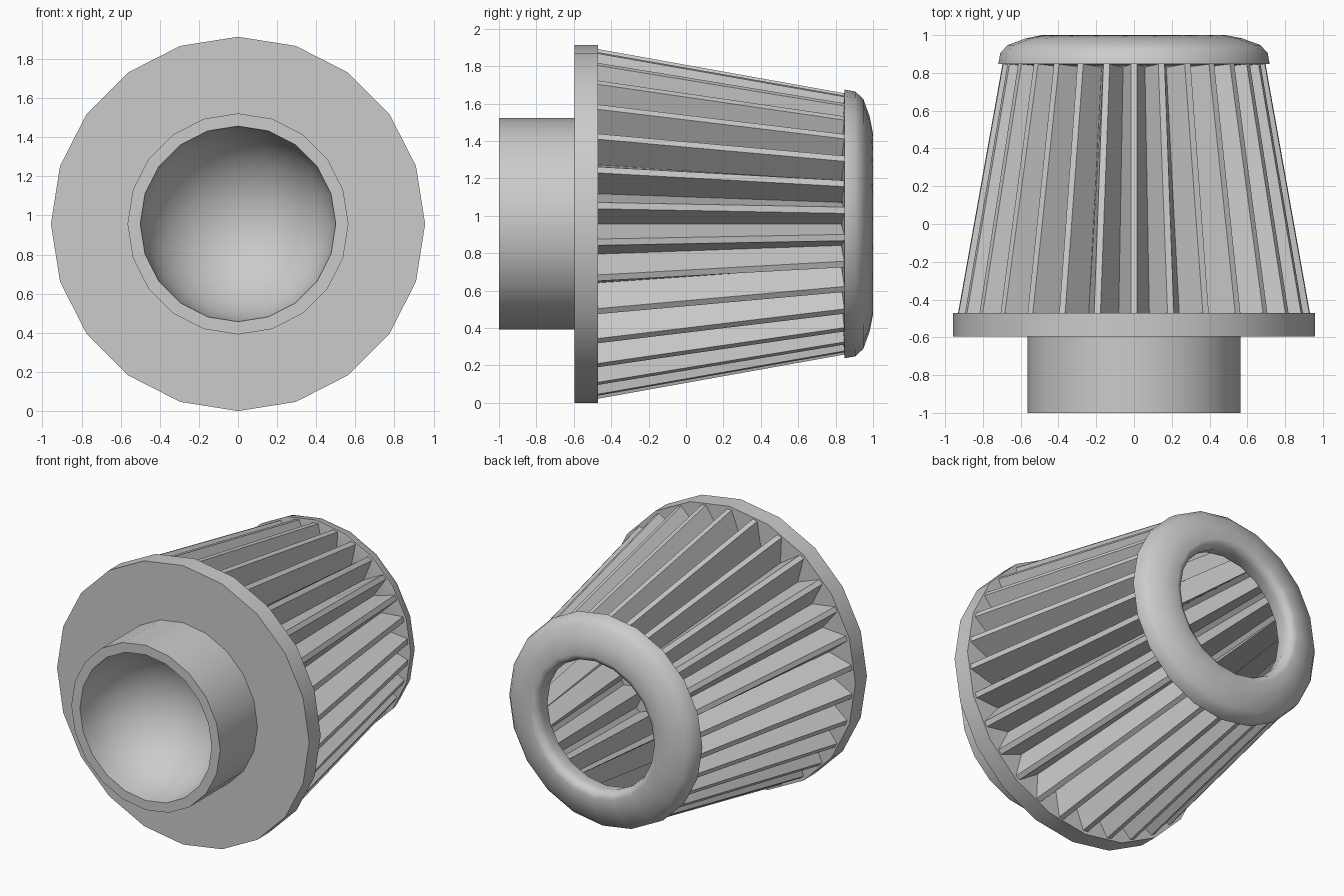
import bpy, bmesh
from math import sin, cos, pi, radians

cube = bpy.data.objects.get("Cube")
if cube:
    bpy.data.objects.remove(cube)

AXIS_Z = 0.957   # height of the horizontal centre line
SIDES = 20
PLEATS = 30

grey = bpy.data.materials.new("plain_grey")
grey.use_nodes = True
grey.diffuse_color = (0.6, 0.6, 0.6, 1)
grey.node_tree.nodes["Principled BSDF"].inputs["Base Color"].default_value = (0.6, 0.6, 0.6, 1)


def point(r, angle, y):
    return (r * sin(angle), y, AXIS_Z + r * cos(angle))


def finish(name, bm, smooth_angle=None):
    bmesh.ops.remove_doubles(bm, verts=bm.verts, dist=1e-5)
    bmesh.ops.recalc_face_normals(bm, faces=bm.faces)
    mesh = bpy.data.meshes.new(name)
    bm.to_mesh(mesh)
    bm.free()
    mesh.materials.append(grey)
    obj = bpy.data.objects.new(name, mesh)
    bpy.context.collection.objects.link(obj)
    if smooth_angle:
        bpy.ops.object.select_all(action='DESELECT')
        obj.select_set(True)
        bpy.context.view_layer.objects.active = obj
        bpy.ops.object.shade_smooth_by_angle(angle=radians(smooth_angle))
    return obj


def lathe(name, profile, closed, smooth_angle):
    """Spin (radius, y) points around the centre line."""
    bm = bmesh.new()
    rings = []
    for r, y in profile:
        if r < 1e-4:
            rings.append([bm.verts.new(point(0, 0, y))] * SIDES)
        else:
            rings.append([bm.verts.new(point(r, 2 * pi * i / SIDES, y)) for i in range(SIDES)])
    pairs = list(zip(rings, rings[1:]))
    if closed:
        pairs.append((rings[-1], rings[0]))
    for a, b in pairs:
        for i in range(SIDES):
            j = (i + 1) % SIDES
            corners = list(dict.fromkeys((a[i], a[j], b[j], b[i])))
            bm.faces.new(corners)
    return finish(name, bm, smooth_angle)


# Neck with a domed bore, and the wide flange behind it
dome = [(0.5 * sin(k * pi / 16), -1 + 0.5 * cos(k * pi / 16)) for k in range(9)]
lathe("neck_and_flange", dome + [(0.565, -1), (0.565, -0.595), (0.957, -0.595),
                                 (0.957, -0.47), (0, -0.47)], False, 30)

# Rounded end ring with an open centre
lathe("end_ring", [(0.56, 0.83), (0.718, 0.848), (0.708, 0.905), (0.668, 0.948),
                   (0.575, 0.982), (0.485, 1.0), (0.45, 0.985), (0.435, 0.94),
                   (0.45, 0.86)], True, 50)

# Tapered pleated filter: narrow flat ridges and sharp valleys
bm = bmesh.new()
ends = []
for y, ridge, valley in ((-0.472, 0.935, 0.775), (0.85, 0.698, 0.55)):
    loop = []
    half = 0.017 / ridge
    for i in range(PLEATS):
        a = 2 * pi * i / PLEATS
        for r, t in ((ridge, a - half), (ridge, a + half), (valley, a + pi / PLEATS)):
            loop.append(bm.verts.new(point(r, t, y)))
    ends.append(loop)
front, back = ends
for i in range(len(front)):
    j = (i + 1) % len(front)
    bm.faces.new((front[i], front[j], back[j], back[i]))
finish("pleated_filter", bm)
